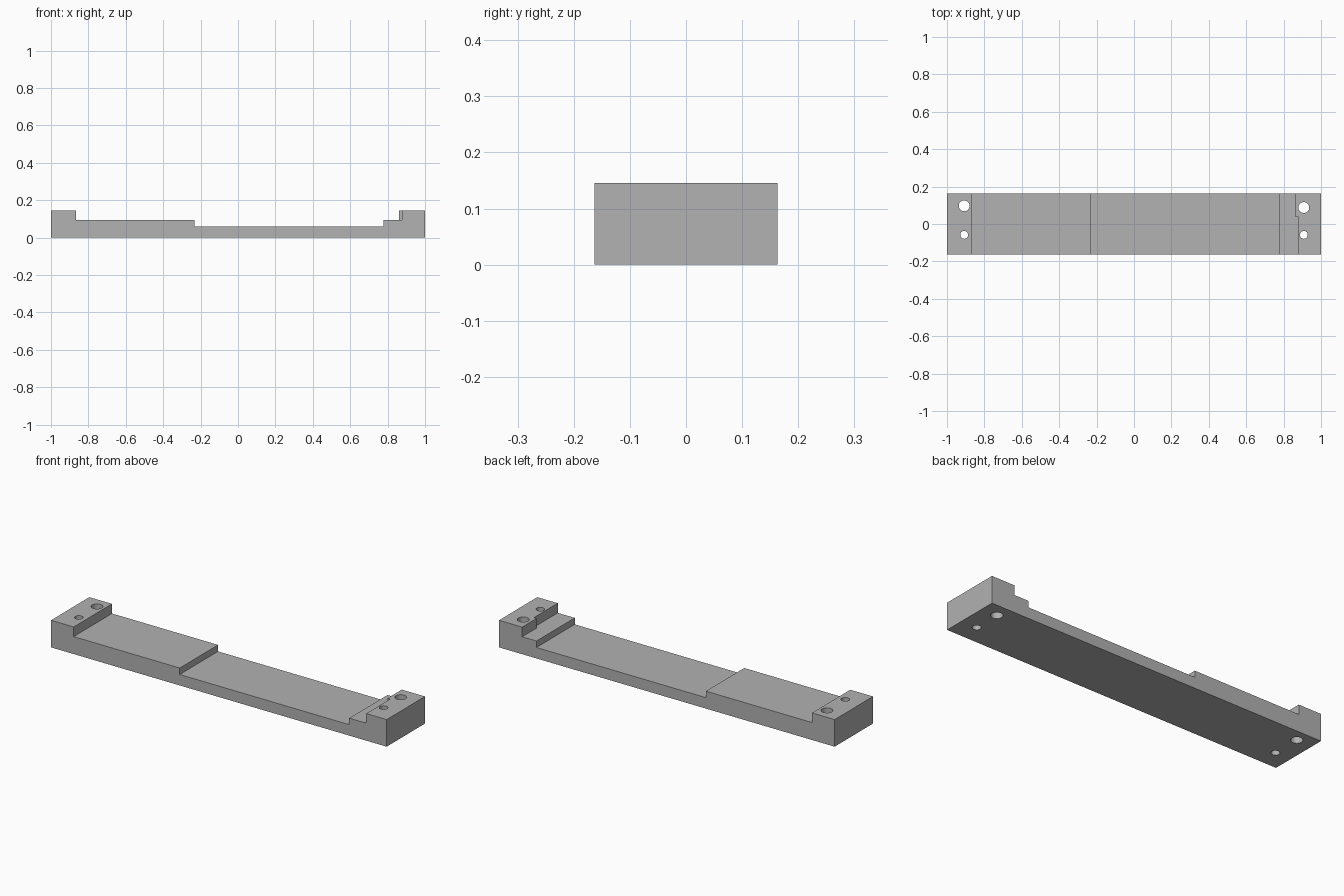
import bpy, bmesh
from mathutils import Matrix

cube = bpy.data.objects.get("Cube")
if cube:
    bpy.data.objects.remove(cube, do_unlink=True)

DEPTH = 0.163           # half depth of the bar
LOW, MID, TOP = 0.059, 0.094, 0.146

grey = bpy.data.materials.new("plain grey")
grey.use_nodes = True
colour = (0.445, 0.445, 0.445, 1)
grey.diffuse_color = colour
grey.node_tree.nodes["Principled BSDF"].inputs["Base Color"].default_value = colour


def make_object(name, bm):
    bmesh.ops.recalc_face_normals(bm, faces=bm.faces)
    mesh = bpy.data.meshes.new(name)
    bm.to_mesh(mesh)
    bm.free()
    mesh.materials.append(grey)
    obj = bpy.data.objects.new(name, mesh)
    bpy.context.collection.objects.link(obj)
    return obj


def extrude_profile(name, points, y0, y1):
    bm = bmesh.new()
    face = bm.faces.new([bm.verts.new((x, y0, z)) for x, z in points])
    grown = bmesh.ops.extrude_face_region(bm, geom=[face])["geom"]
    bmesh.ops.translate(bm, vec=(0, y1 - y0, 0),
                        verts=[v for v in grown if isinstance(v, bmesh.types.BMVert)])
    return make_object(name, bm)


def hole_cutter(name, x, y, radius):
    bm = bmesh.new()
    bmesh.ops.create_cone(bm, cap_ends=True, segments=32, radius1=radius,
                          radius2=radius, depth=1, matrix=Matrix.Translation((x, y, 0)))
    return make_object(name, bm)


def cut(target, cutter):
    cutter.hide_render = True
    mod = target.modifiers.new(cutter.name, "BOOLEAN")
    mod.operation = "DIFFERENCE"
    mod.solver = "EXACT"
    mod.object = cutter
    bpy.ops.object.select_all(action="DESELECT")
    bpy.context.view_layer.objects.active = target
    target.select_set(True)
    bpy.ops.object.modifier_apply(modifier=mod.name)
    bpy.data.objects.remove(cutter, do_unlink=True)


# Stepped bar with a raised block at each end
bar = extrude_profile("stepped_bar", [
    (-1, 0), (1, 0), (1, TOP), (0.862, TOP), (0.862, MID), (0.777, MID),
    (0.777, LOW), (-0.233, LOW), (-0.233, MID), (-0.865, MID),
    (-0.865, TOP), (-1, TOP)], -DEPTH, DEPTH)

# Shallow jog in the front half of the left end block
cut(bar, extrude_profile("jog_cutter", [
    (0.82, MID), (0.878, MID), (0.878, 0.3), (0.82, 0.3)], -0.3, 0.04))

# Large and small through holes in both end blocks
for side, back_y in ((-1, 0.097), (1, 0.088)):
    cut(bar, hole_cutter("large_hole_cutter", side * 0.908, back_y, 0.029))
    cut(bar, hole_cutter("small_hole_cutter", side * 0.908, -0.058, 0.021))

# Smooth hole walls, crisp edges
bpy.ops.object.shade_smooth_by_angle()
